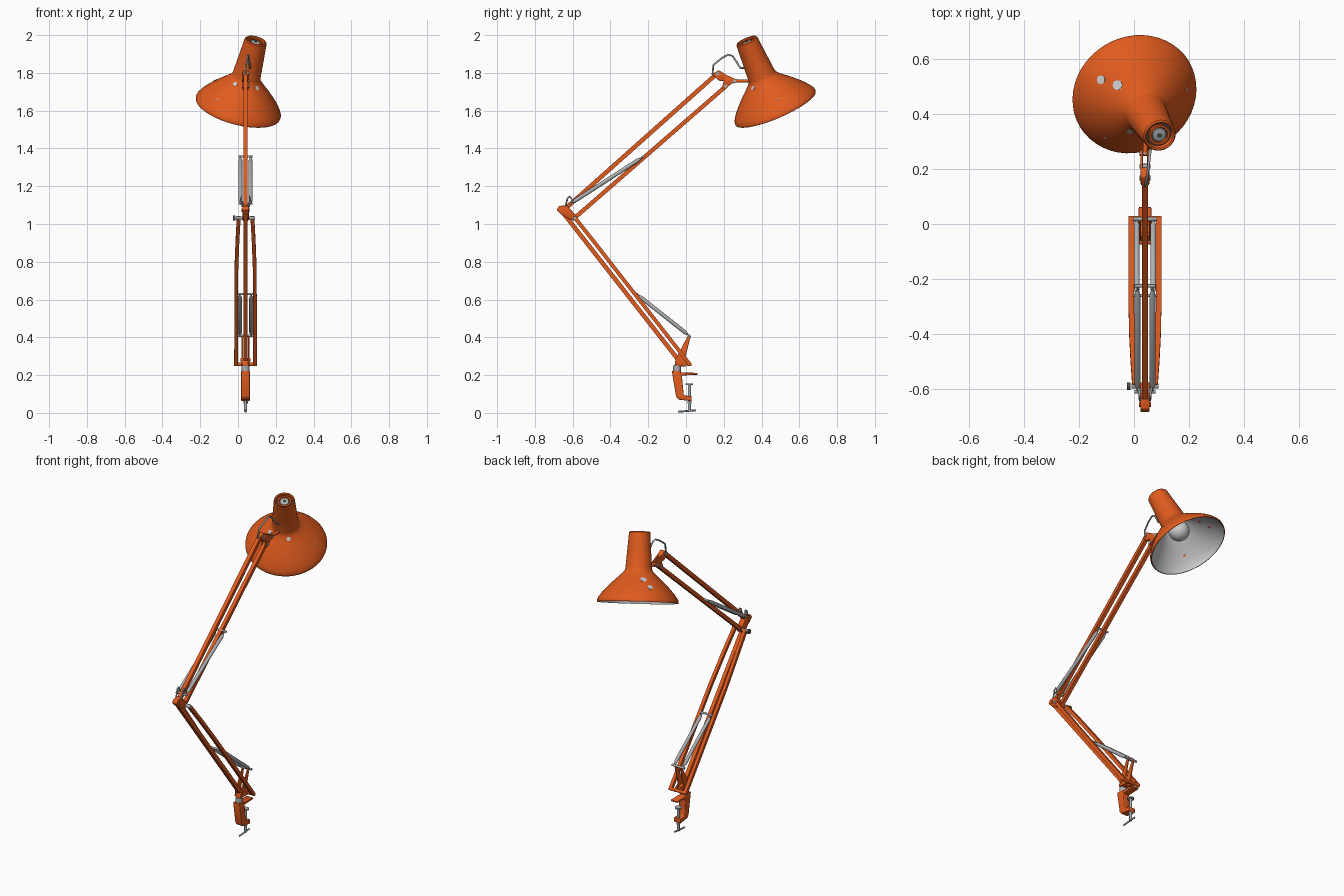
import bpy, bmesh, math
from mathutils import Vector
from mathutils.bvhtree import BVHTree

if "Cube" in bpy.data.objects:
    bpy.data.objects.remove(bpy.data.objects["Cube"])


def material(name, rgb):
    m = bpy.data.materials.new(name)
    m.use_nodes = True
    m.diffuse_color = (*rgb, 1)
    m.node_tree.nodes["Principled BSDF"].inputs["Base Color"].default_value = (*rgb, 1)
    return m


ORANGE = material("orange_paint", (0.75, 0.105, 0.013))
INNER = material("pale_grey_lining", (0.6, 0.6, 0.6))
STEEL = material("steel", (0.42, 0.43, 0.44))
DARK = material("dark_grey", (0.08, 0.08, 0.08))
X = 0.04  # plane of the arm


def finish(name, bm, *mats):
    bmesh.ops.recalc_face_normals(bm, faces=bm.faces)
    me = bpy.data.meshes.new(name)
    bm.to_mesh(me)
    bm.free()
    for m in mats:
        me.materials.append(m)
    me.shade_smooth()
    me.set_sharp_from_angle(angle=math.radians(35))
    ob = bpy.data.objects.new(name, me)
    bpy.context.collection.objects.link(ob)
    return ob


def lathe(name, profile, origin, axis, mats, split=999, seg=40):
    """Spin (radius, height) points about an axis; segments from split on use the second colour."""
    bm = bmesh.new()
    turn = Vector(axis).to_track_quat('Z', 'Y')
    rings = []
    for r, h in profile:
        rings.append([bm.verts.new(Vector(origin) + turn @ Vector(
            (r * math.cos(k * math.tau / seg), r * math.sin(k * math.tau / seg), h)))
            for k in range(seg)])
    for i, (a, b) in enumerate(zip(rings, rings[1:])):
        for k in range(seg):
            n = (k + 1) % seg
            f = bm.faces.new((a[k], a[n], b[n], b[k]))
            f.material_index = 1 if i >= split else 0
    bmesh.ops.remove_doubles(bm, verts=bm.verts, dist=1e-5)
    return finish(name, bm, *mats)


def rod(name, a, b, r, mat, seg=16):
    a, b = Vector(a), Vector(b)
    n = (b - a).length
    return lathe(name, [(0, 0), (r, 0), (r, n), (0, n)], a, b - a, [mat], seg=seg)


def pin(name, y, z, x0, x1, r, mat):
    return rod(name, (x0, y, z), (x1, y, z), r, mat)


def bar(name, path, w, mat=ORANGE):
    """Square bar swept along a path lying close to the y-z plane."""
    bm = bmesh.new()
    pts = [Vector(p) for p in path]
    d = (pts[-1] - pts[0]).normalized()
    side = Vector((1, 0, 0))
    up = d.cross(side).normalized()
    rings = [[bm.verts.new(p + side * sx * w / 2 + up * sy * w / 2)
              for sx, sy in ((-1, -1), (1, -1), (1, 1), (-1, 1))] for p in pts]
    for a, b in zip(rings, rings[1:]):
        for k in range(4):
            bm.faces.new((a[k], a[(k + 1) % 4], b[(k + 1) % 4], b[k]))
    bm.faces.new(rings[0])
    bm.faces.new(rings[-1])
    return finish(name, bm, mat)


def plate(name, outline, x0, x1, mat=ORANGE, bevel=0.004):
    """Extrude a (y, z) outline from x0 to x1."""
    bm = bmesh.new()
    f = bm.faces.new([bm.verts.new((x0, y, z)) for y, z in outline])
    ext = bmesh.ops.extrude_face_region(bm, geom=[f])
    bmesh.ops.translate(bm, vec=(x1 - x0, 0, 0),
                        verts=[v for v in ext["geom"] if isinstance(v, bmesh.types.BMVert)])
    bmesh.ops.bevel(bm, geom=bm.edges[:], offset=bevel, segments=2, affect='EDGES', profile=0.5)
    return finish(name, bm, mat)


def wire(name, pts, r, mat):
    """Bent wire with crisp corners."""
    cu = bpy.data.curves.new(name, 'CURVE')
    cu.dimensions = '3D'
    cu.bevel_depth = r
    cu.bevel_resolution = 2
    sp = cu.splines.new('POLY')
    sp.points.add(len(pts) - 1)
    for p, co in zip(sp.points, pts):
        p.co = (*co, 1)
    cu.materials.append(mat)
    ob = bpy.data.objects.new(name, cu)
    bpy.context.collection.objects.link(ob)


def spring(name, a, b, r):
    """Closely wound spring as a smooth cylinder with tapered ends and thin hooks."""
    a, b = Vector(a), Vector(b)
    n = (b - a).length
    prof = [(0, 0.04), (r * 0.5, 0.04), (r, 0.08), (r, 0.92), (r * 0.5, 0.96), (0, 0.96)]
    lathe(name, [(q, h * n) for q, h in prof], a, b - a, [STEEL], seg=16)
    rod(name + "_hooks", a, b, r * 0.4, STEEL, seg=8)


# Lamp shade: one spun shell with a pale lining
C = Vector((0, 0.475, 1.613))
AXIS = Vector((0.236, -0.385, 0.893)).normalized()
outer = [(0.0, 0.378), (0.046, 0.378), (0.049, 0.4), (0.055, 0.403), (0.06, 0.397),
         (0.068, 0.29), (0.075, 0.195), (0.079, 0.182), (0.089, 0.169), (0.112, 0.147),
         (0.148, 0.114), (0.176, 0.086), (0.203, 0.056), (0.222, 0.03), (0.23, 0.015),
         (0.2315, 0.006), (0.23, 0), (0.226, 0)]
lining = [(0.224, 0.01), (0.214, 0.03), (0.196, 0.054), (0.169, 0.083), (0.141, 0.11),
          (0.104, 0.142), (0.081, 0.165), (0.068, 0.19), (0.054, 0.37), (0, 0.37)]
shade = lathe("lamp_shade", outer + lining, C, AXIS, [ORANGE, INNER], len(outer) - 1, 48)

# Shade cap and bulb
lathe("cap_floor", [(0, 0.379), (0.046, 0.379), (0.046, 0.384), (0, 0.384)], C, AXIS, [DARK])
lathe("cap_ring", [(0.03, 0.382), (0.03, 0.395), (0.039, 0.395), (0.039, 0.382)], C, AXIS, [ORANGE])
lathe("cap_button", [(0, 0.382), (0.025, 0.382), (0.025, 0.393), (0.012, 0.396), (0, 0.396)],
      C, AXIS, [STEEL])
lathe("cap_screw", [(0, 0.394), (0.008, 0.394), (0.008, 0.399), (0, 0.399)], C, AXIS, [DARK])
bulb = [(0.06 * math.sin(math.pi * i / 12), 0.12 - 0.06 * math.cos(math.pi * i / 12)) for i in range(10)]
lathe("bulb", bulb + [(0.028, 0.2), (0.028, 0.25), (0, 0.25)], C, AXIS, [INNER], seg=24)

# Bare patches on the shade, dropped on to its surface, with painted spots behind them
tree = BVHTree.FromPolygons([v.co for v in shade.data.vertices],
                            [p.vertices[:] for p in shade.data.polygons])
down, back, west = Vector((0, 0, -1)), Vector((0, 1, 0)), Vector((-1, 0, 0))
for start, ray, size in (((-0.12, 0.525, 3), down, 0.016), ((-0.06, 0.505, 3), down, 0.018),
                         ((-0.015, -2, 1.74), back, 0.012), ((0.1, -2, 1.72), back, 0.012),
                         ((-0.105, -2, 1.66), back, 0.005), ((2, 0.49, 1.66), west, 0.005)):
    hit, normal, _, _ = tree.ray_cast(Vector(start), ray)
    rod("shade_patch", hit - normal * 0.003, hit + normal * 0.0015, size, INNER)
    inside, _, _, _ = tree.ray_cast(hit - normal * 0.002, -normal)
    rod("lining_spot", inside + normal * 0.002, inside - normal * 0.002, 0.007, ORANGE)

# Head joint and cable
plate("head_bracket", [(0.14, 1.79), (0.172, 1.815), (0.205, 1.795), (0.205, 1.76), (0.18, 1.755)],
      X - 0.016, X + 0.016)
for s in (-1, 1):
    plate("head_fork", [(0.16, 1.8), (0.172, 1.81), (0.25, 1.772), (0.27, 1.765), (0.27, 1.75),
                        (0.24, 1.742), (0.205, 1.71), (0.19, 1.722), (0.2, 1.755)],
          X + s * 0.012 - 0.004, X + s * 0.012 + 0.004, bevel=0.0015)
rod("head_stem", (X, 0.25, 1.757), (X + 0.005, 0.35, 1.757), 0.009, ORANGE)
for y, z in ((0.168, 1.795), (0.21, 1.73), (0.257, 1.757)):
    pin("head_pin", y, z, X - 0.02, X + 0.02, 0.009, STEEL)
wire("head_cable", [(X, 0.14, 1.79), (X + 0.002, 0.145, 1.842), (X + 0.01, 0.185, 1.875),
                    (X + 0.014, 0.222, 1.897), (X + 0.016, 0.246, 1.89), (X + 0.02, 0.27, 1.855),
                    (X + 0.024, 0.288, 1.826), (X + 0.026, 0.315, 1.825)], 0.005, STEEL)

# Upper arm
bar("upper_arm_top_bar", [(X, -0.64, 1.08), (X, 0.165, 1.797)], 0.023)
bar("upper_arm_bottom_bar", [(X, -0.59, 1.032), (X, 0.212, 1.73)], 0.022)

# Lower arm: one middle bar and two bowed side bars
bar("lower_arm_middle_bar", [(X, -0.655, 1.065), (X, -0.04, 0.28)], 0.023)
for s in (-1, 1):
    bar("lower_arm_side_bar", [(X + s * 0.036, -0.59, 1.035), (X + s * 0.043, -0.49, 0.91),
                               (X + s * 0.049, -0.37, 0.756), (X + s * 0.05, 0.02, 0.257)], 0.02)
    spring("lower_spring", (X + s * 0.03, -0.26, 0.628), (X + s * 0.03, 0.018, 0.408), 0.0105)
    spring("upper_spring", (X + s * 0.027, -0.615, 1.105), (X + s * 0.027, -0.225, 1.357), 0.0105)
    plate("base_bracket", [(-0.06, 0.255), (0.028, 0.248), (0.03, 0.262), (-0.005, 0.29),
                           (0.026, 0.408), (0.012, 0.412), (-0.055, 0.285)],
          X + s * 0.018 - 0.004, X + s * 0.018 + 0.004, bevel=0.002)
    wire("elbow_wire", [(X + s * 0.018, -0.64, 1.09), (X + s * 0.02, -0.626, 1.138),
                        (X + s * 0.02, -0.614, 1.146), (X + s * 0.025, -0.592, 1.112)], 0.0045, STEEL)
pin("lower_spring_top_pin", -0.26, 0.63, X - 0.043, X + 0.043, 0.006, STEEL)
pin("lower_spring_base_pin", 0.018, 0.408, X - 0.043, X + 0.043, 0.007, STEEL)
pin("upper_spring_top_pin", -0.225, 1.357, X - 0.038, X + 0.038, 0.006, STEEL)
pin("upper_spring_base_pin", -0.61, 1.108, X - 0.038, X + 0.038, 0.006, STEEL)

# Elbow
plate("elbow_bracket", [(-0.685, 1.075), (-0.672, 1.095), (-0.63, 1.1), (-0.575, 1.036),
                        (-0.582, 1.016), (-0.61, 1.022), (-0.66, 1.05)], X - 0.017, X + 0.017)
pin("elbow_pin", -0.59, 1.032, X - 0.05, X + 0.05, 0.009, STEEL)
pin("elbow_knob", -0.59, 1.032, X - 0.066, X - 0.052, 0.014, DARK)
pin("elbow_back_pin", -0.655, 1.073, X - 0.021, X + 0.021, 0.01, ORANGE)

# Base joint
pin("base_pivot", 0.02, 0.257, X - 0.06, X + 0.06, 0.01, ORANGE)
pin("base_front_pivot", -0.04, 0.282, X - 0.026, X + 0.026, 0.009, ORANGE)
plate("base_foot", [(-0.062, 0.245), (0.0, 0.245), (0.0, 0.275), (-0.05, 0.285)], X - 0.016, X + 0.016)
rod("base_collar", (X, -0.048, 0.205), (X, -0.048, 0.25), 0.021, STEEL)

# Table clamp
plate("clamp_body", [(-0.075, 0.222), (-0.03, 0.222), (-0.03, 0.214), (0.062, 0.212), (0.062, 0.202),
                     (-0.022, 0.198), (-0.012, 0.095), (0.012, 0.09), (0.03, 0.09), (0.03, 0.062),
                     (-0.038, 0.07), (-0.052, 0.085)], X - 0.023, X + 0.023)
rod("clamp_screw", (X, 0.018, 0.008), (X, 0.018, 0.15), 0.008, STEEL)
rod("clamp_pad", (X, 0.018, 0.148), (X, 0.018, 0.156), 0.02, STEEL)
rod("clamp_nut", (X, 0.018, 0.05), (X, 0.018, 0.064), 0.012, STEEL, seg=6)
rod("clamp_handle", (X, -0.043, 0.006), (X, 0.053, 0.014), 0.005, STEEL)
